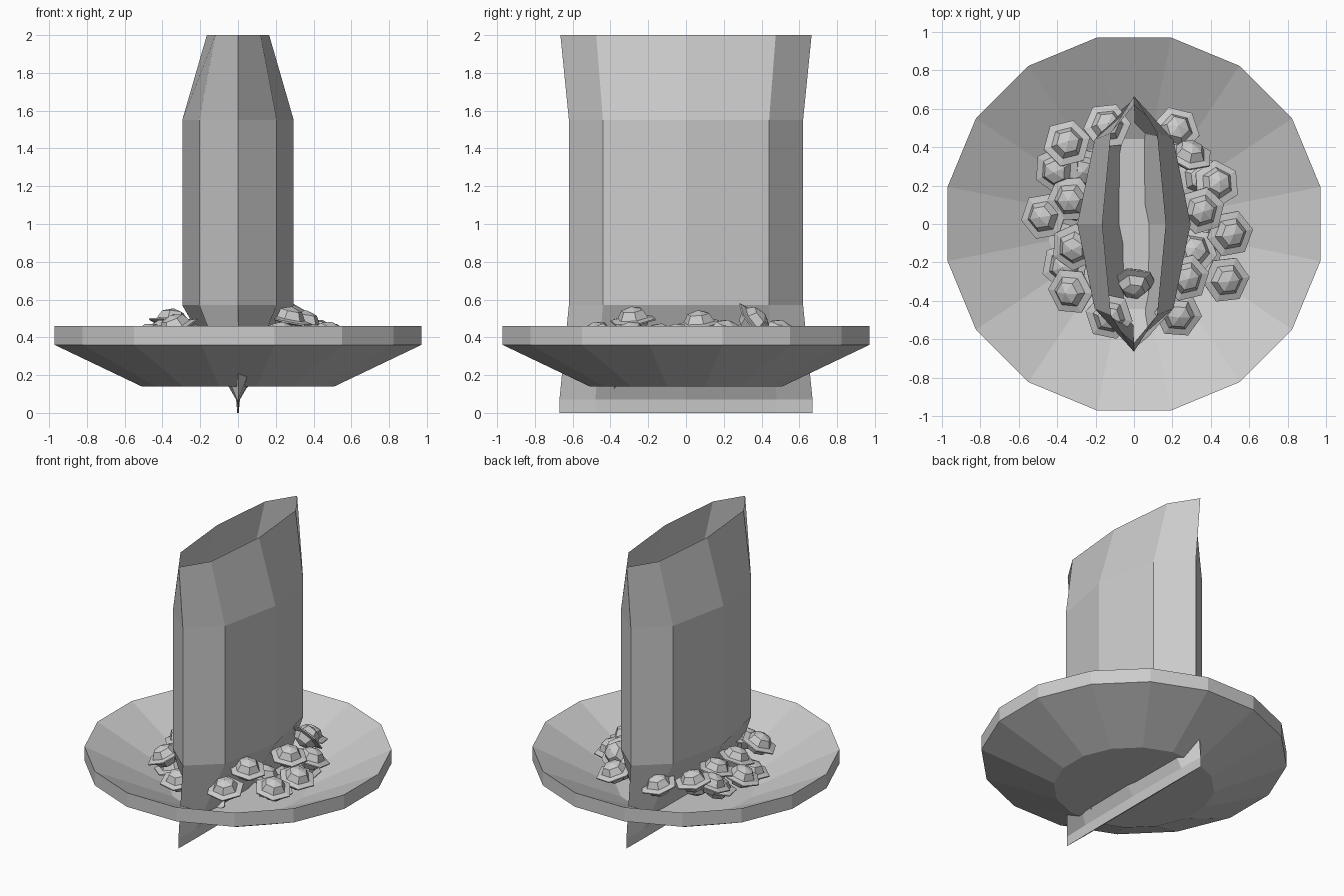
import bpy, math, random
from mathutils import Matrix, Euler

if "Cube" in bpy.data.objects:
    bpy.data.objects.remove(bpy.data.objects["Cube"])

random.seed(4)


def make_mesh(name, verts, faces):
    mesh = bpy.data.meshes.new(name)
    mesh.from_pydata(verts, [], faces)
    mesh.update()
    obj = bpy.data.objects.new(name, mesh)
    bpy.context.collection.objects.link(obj)
    return obj


def bridge(rings, n):
    """Side quads joining consecutive rings of n points."""
    return [(r * n + i, r * n + (i + 1) % n, (r + 1) * n + (i + 1) % n, (r + 1) * n + i)
            for r in range(rings - 1) for i in range(n)]


def lathe(name, profile, n, phase=0.0):
    """Faceted turned shape with flat or pointed closed ends."""
    verts = [(r * math.cos(phase + math.tau * i / n), r * math.sin(phase + math.tau * i / n), z)
             for r, z in profile for i in range(n)]
    faces = bridge(len(profile), n)
    last = (len(profile) - 1) * n
    faces.append(tuple(reversed(range(n))))
    faces.append(tuple(range(last, last + n)))
    return make_mesh(name, verts, faces)


# Shallow 16-sided bowl: outside, rim, then sloping inside down to the floor
lathe("bowl", [(0.52, 0.14), (0.99, 0.36), (0.99, 0.46), (0.45, 0.19)], 16, math.pi / 16)

# Open bag: eight-sided, flat seal at the bottom, flared pinched mouth
# each row: z, middle half width, corner x, corner y, tip y
rows = [(0.0, 0.004, 0.003, 0.48, 0.67),
        (0.07, 0.010, 0.006, 0.48, 0.67),
        (0.57, 0.295, 0.205, 0.44, 0.62),
        (1.55, 0.295, 0.205, 0.44, 0.62),
        (2.0, 0.165, 0.12, 0.475, 0.665)]
bag_verts = []
for z, mx, cx, cy, ty in rows:
    bag_verts += [(mx, 0, z), (cx, cy, z), (0, ty, z), (-cx, cy, z),
                  (-mx, 0, z), (-cx, -cy, z), (0, -ty, z), (cx, -cy, z)]
make_mesh("bag", bag_verts, bridge(len(rows), 8) + [tuple(reversed(range(8)))])

# Six-sided sweet with a brim, domed on both sides
dome = [(0.125, 0.004), (0.085, 0.012), (0.06, 0.055)]
n = 6
profile = [(r, -z) for r, z in reversed(dome)] + dome
sweet_verts = [(r * math.cos(math.tau * i / n), r * math.sin(math.tau * i / n), z)
               for r, z in profile for i in range(n)]
top = len(sweet_verts)
sweet_verts += [(0, 0, -0.075), (0, 0, 0.075)]
sweet_faces = bridge(len(profile), n)
for i in range(n):
    j = (i + 1) % n
    sweet_faces.append((j, i, top))
    sweet_faces.append((top - n + i, top - n + j, top + 1))

# Heap of sweets: x, y, z, tilt about x, tilt about y (degrees)
heap = [(-0.35, 0.42, 0.48, -8, 6), (-0.14, 0.51, 0.43, -12, 5), (-0.40, 0.28, 0.42, 10, -15),
        (-0.47, 0.04, 0.40, 5, -18), (-0.33, 0.13, 0.45, 8, -10), (-0.31, -0.12, 0.43, 12, -12),
        (-0.33, -0.35, 0.45, 10, -22), (-0.13, -0.48, 0.38, 10, 0), (0.22, 0.49, 0.42, -15, 10),
        (0.29, 0.36, 0.48, -50, 20), (0.43, 0.21, 0.42, -10, 14), (0.35, 0.07, 0.47, 5, 10),
        (0.50, -0.05, 0.40, 5, 16), (0.48, -0.29, 0.41, 8, 14), (0.27, -0.28, 0.49, 6, 12),
        (0.23, -0.47, 0.41, 14, 5), (0.31, -0.14, 0.40, -10, 8), (-0.28, 0.28, 0.38, 10, 10),
        (0.0, -0.31, 0.22, 50, 0), (0.36, -0.10, 0.30, 8, 5), (-0.36, -0.22, 0.31, 5, -10),
        (0.34, 0.24, 0.31, 0, 12), (-0.32, 0.10, 0.30, 6, -8)]
for k, (x, y, z, tx, ty) in enumerate(heap):
    sweet = make_mesh("sweet_%02d" % (k + 1), sweet_verts, sweet_faces)
    tilt = Euler((math.radians(tx), math.radians(ty), 0)).to_matrix().to_4x4()
    spin = Matrix.Rotation(random.uniform(0, math.pi / 3), 4, 'Z')
    sweet.matrix_world = Matrix.Translation((x, y, z)) @ tilt @ spin
